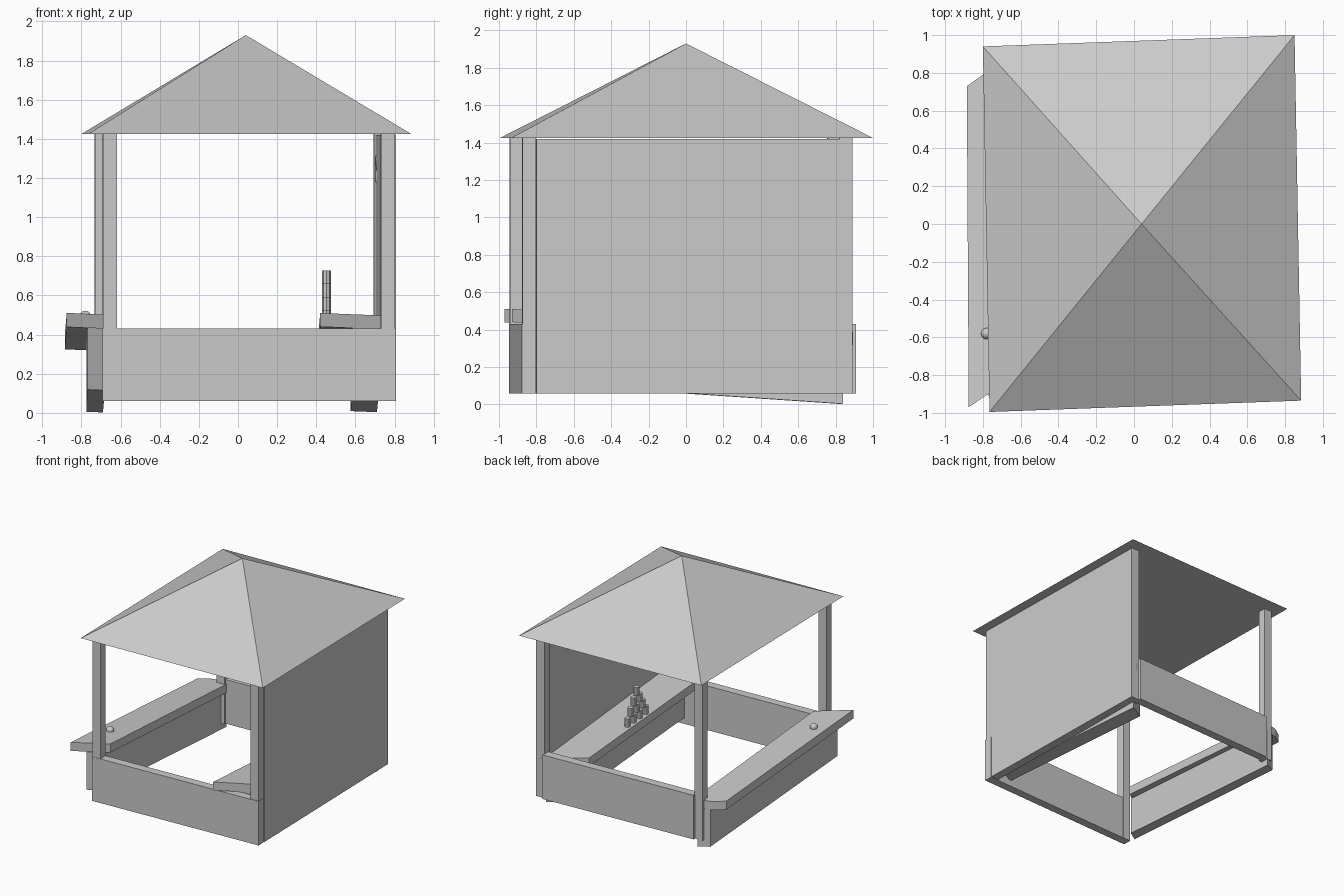
import bpy, bmesh, math
from mathutils import Vector

if "Cube" in bpy.data.objects:
    bpy.data.objects.remove(bpy.data.objects["Cube"])

SLOPE = 0.067  # counters and their boards dip toward the back


def make(name, verts, faces):
    me = bpy.data.meshes.new(name)
    me.from_pydata(verts, [], faces)
    bm = bmesh.new()
    bm.from_mesh(me)
    bmesh.ops.recalc_face_normals(bm, faces=bm.faces)
    bm.to_mesh(me)
    bm.free()
    ob = bpy.data.objects.new(name, me)
    bpy.context.collection.objects.link(ob)
    return ob


def prism(name, outline, z0, z1, slope=0.0):
    """Extruded outline; z0 and z1 are the heights at y = 0."""
    n = len(outline)
    verts = [(x, y, z - slope * y) for z in (z0, z1) for x, y in outline]
    faces = [tuple(range(n)), tuple(range(n, 2 * n))]
    faces += [(i, (i + 1) % n, n + (i + 1) % n, n + i) for i in range(n)]
    return make(name, verts, faces)


def rod(name, a, b, r):
    a, b = Vector(a), Vector(b)
    bpy.ops.mesh.primitive_cylinder_add(vertices=8, radius=r, depth=(b - a).length,
                                        location=(a + b) / 2)
    ob = bpy.context.object
    ob.name = name
    ob.rotation_euler = (b - a).to_track_quat('Z', 'Y').to_euler()
    return ob


# Pyramid roof with closed underside
make("roof",
     [(-0.765, -0.995, 1.425), (0.885, -0.935, 1.425), (0.85, 1.0, 1.425),
      (-0.80, 0.94, 1.425), (0.04, 0.0, 1.93)],
     [(3, 2, 1, 0), (0, 1, 4), (1, 2, 4), (2, 3, 4), (3, 0, 4)])

# Corner posts of the slightly skewed frame
for name, x, y in (("front_left_post", -0.69, -0.943), ("front_right_post", 0.73, -0.876),
                   ("back_left_post", -0.73, 0.755), ("back_right_post", 0.695, 0.817)):
    prism(name, [(x, y), (x + 0.072, y + 0.003), (x + 0.07, y + 0.073), (x - 0.002, y + 0.07)],
          0.06, 1.425)

# Full-height right wall
prism("right_wall", [(0.735, -0.803), (0.806, -0.80), (0.771, 0.891), (0.70, 0.888)], 0.06, 1.42)

# Low front and back panels
prism("front_panel", [(-0.691, -0.946), (0.806, -0.878), (0.804, -0.808), (-0.693, -0.875)], 0.06, 0.43)
prism("back_panel", [(-0.66, 0.775), (0.697, 0.835), (0.695, 0.908), (-0.662, 0.845)], 0.06, 0.43)

# Sloping inner counter with its supporting board
prism("inner_counter", [(0.42, -0.93), (0.735, -0.74), (0.722, 0.893), (0.41, 0.70)],
      0.378, 0.448, SLOPE)
prism("inner_counter_board", [(0.585, -0.83), (0.72, -0.75), (0.71, 0.84), (0.575, 0.76)],
      0.06, 0.38, SLOPE)

# Sloping serving shelf with its supporting board
prism("serving_shelf", [(-0.875, -0.97), (-0.625, -0.80), (-0.65, 0.825), (-0.80, 0.79), (-0.885, 0.73)],
      0.374, 0.446, SLOPE)
prism("serving_shelf_board", [(-0.77, -0.91), (-0.68, -0.85), (-0.69, 0.83), (-0.775, 0.785)],
      0.058, 0.376, SLOPE)

# Triangular stack of cans on the inner counter
for row in range(4):
    count = 4 - row
    for i in range(count):
        y = 0.01 + (i - (count - 1) / 2) * 0.08
        z = 0.448 - SLOPE * y + row * 0.07
        rod("can", (0.452, y, z), (0.452, y, z + 0.07), 0.023)

# Ball resting on the serving shelf
bpy.ops.mesh.primitive_uv_sphere_add(segments=16, ring_count=8, radius=0.03,
                                     location=(-0.78, -0.58, 0.492))
bpy.context.object.name = "ball"
bpy.ops.object.shade_smooth_by_angle()

# Small angled sticks hung on the inside of the wall
rod("hung_bar", (0.708, 0.62, 1.31), (0.715, 0.42, 1.24), 0.009)
rod("hung_handle", (0.708, 0.62, 1.31), (0.71, 0.55, 1.18), 0.009)
